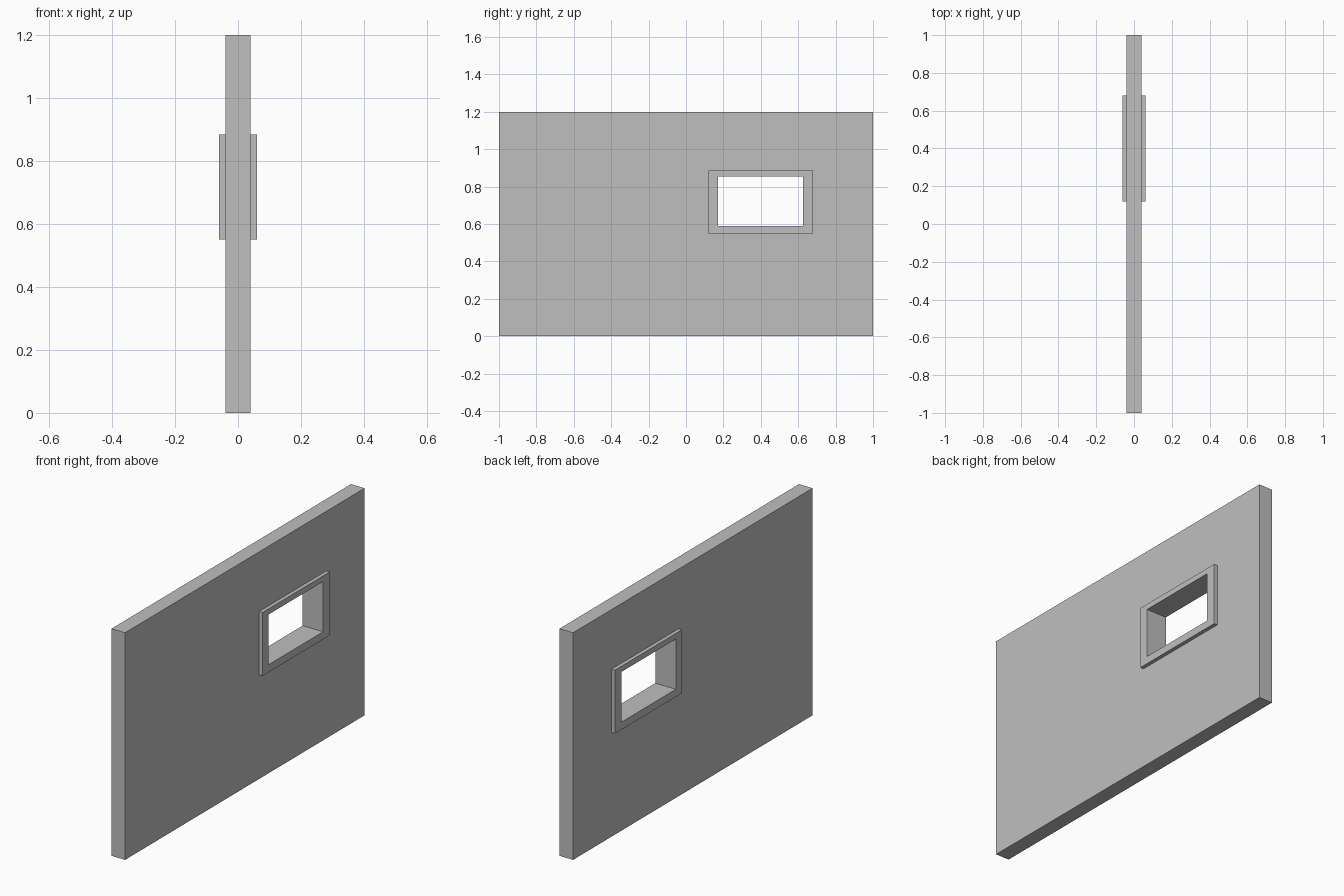
import bpy
import bmesh

cube = bpy.data.objects.get("Cube")
if cube:
    bpy.data.objects.remove(cube, do_unlink=True)

grey = bpy.data.materials.new("plain grey")
grey.use_nodes = True
colour = (0.52, 0.52, 0.52, 1)
grey.diffuse_color = colour
grey.node_tree.nodes["Principled BSDF"].inputs["Base Color"].default_value = colour


def pierced_slab(name, outer, inner, half_depth):
    """Upright slab with a rectangular hole; rectangles are (y0, y1, z0, z1)."""
    bm = bmesh.new()

    def loop(rect, x):
        y0, y1, z0, z1 = rect
        corners = ((y0, z0), (y1, z0), (y1, z1), (y0, z1))
        return [bm.verts.new((x, y, z)) for y, z in corners]

    back_out, back_in = loop(outer, -half_depth), loop(inner, -half_depth)
    face_out, face_in = loop(outer, half_depth), loop(inner, half_depth)
    pairs = ((face_out, face_in), (face_in, back_in),
             (back_in, back_out), (back_out, face_out))
    for a, b in pairs:
        for i in range(4):
            j = (i + 1) % 4
            bm.faces.new((a[i], a[j], b[j], b[i]))
    bmesh.ops.recalc_face_normals(bm, faces=bm.faces)

    mesh = bpy.data.meshes.new(name)
    bm.to_mesh(mesh)
    bm.free()
    mesh.materials.append(grey)
    obj = bpy.data.objects.new(name, mesh)
    bpy.context.collection.objects.link(obj)
    return obj


wall_edge = (-1, 1, 0, 1.2)
frame_edge = (0.12, 0.68, 0.55, 0.885)
opening = (0.17, 0.625, 0.59, 0.855)

# Wall panel, with the window frame passing through it
pierced_slab("wall", wall_edge, frame_edge, 0.04)
pierced_slab("window_frame", frame_edge, opening, 0.06)
